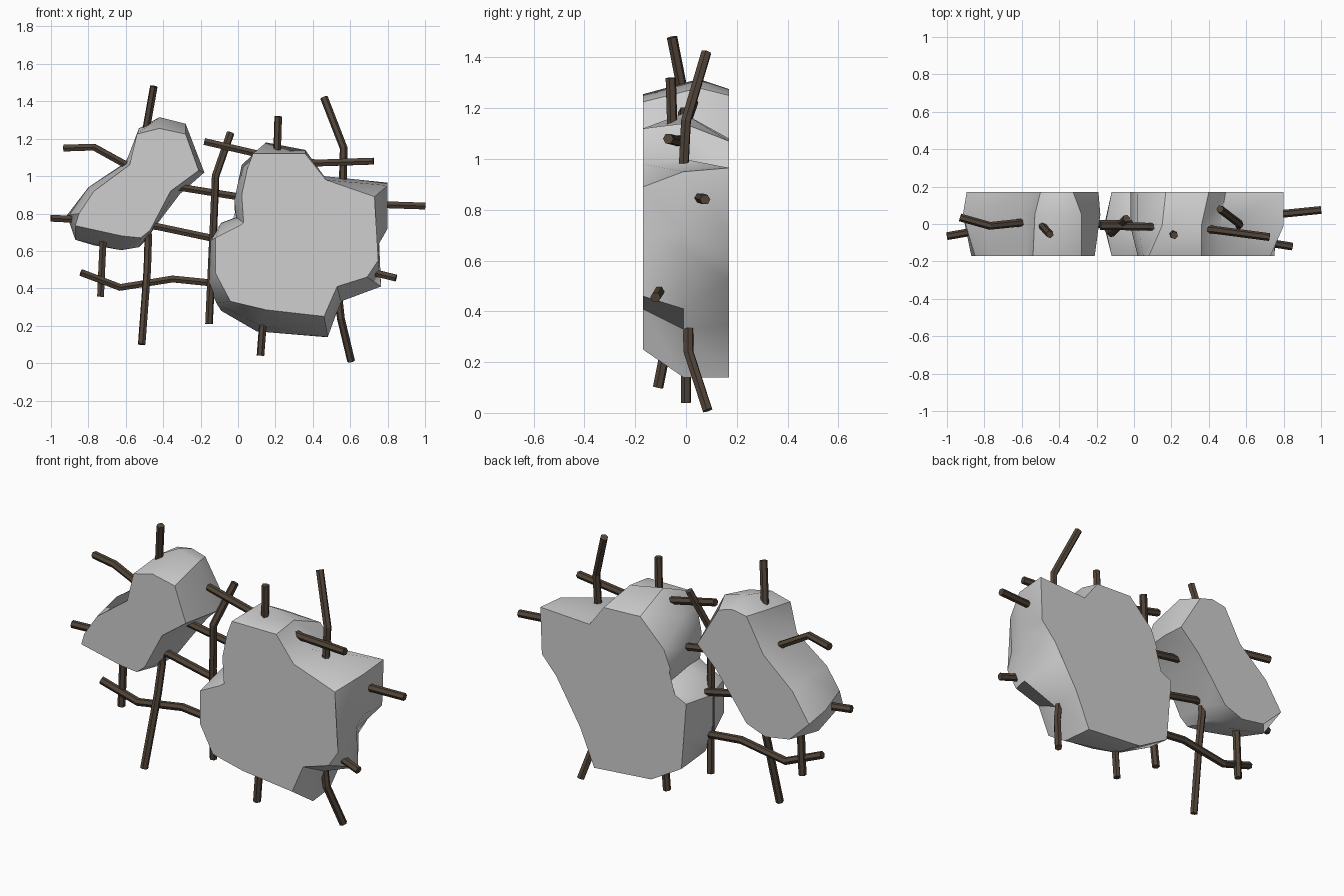
import bpy, bmesh, math

if "Cube" in bpy.data.objects:
    bpy.data.objects.remove(bpy.data.objects["Cube"])


def material(name, rgb):
    m = bpy.data.materials.new(name)
    m.diffuse_color = (*rgb, 1)
    m.use_nodes = True
    m.node_tree.nodes["Principled BSDF"].inputs["Base Color"].default_value = m.diffuse_color
    return m


concrete = material("concrete_grey", (0.62, 0.62, 0.62))
rust = material("rusty_brown", (0.085, 0.06, 0.042))


def chunk(name, rings, depths):
    """Loft matching (x, z) outlines from front to back and cap both ends."""
    bm = bmesh.new()
    loops = [[bm.verts.new((x, y, z)) for x, z in ring]
             for ring, y in zip(rings, depths)]
    n = len(loops[0])
    for a, b in zip(loops, loops[1:]):
        for i in range(n):
            j = (i + 1) % n
            bm.faces.new((a[i], a[j], b[j], b[i]))
    caps = [bm.faces.new(loops[0]), bm.faces.new(loops[-1])]
    bmesh.ops.triangulate(bm, faces=caps)
    bmesh.ops.recalc_face_normals(bm, faces=bm.faces)
    me = bpy.data.meshes.new(name)
    bm.to_mesh(me)
    bm.free()
    me.materials.append(concrete)
    ob = bpy.data.objects.new(name, me)
    bpy.context.collection.objects.link(ob)
    bpy.ops.object.select_all(action='DESELECT')
    ob.select_set(True)
    bpy.context.view_layer.objects.active = ob
    bpy.ops.object.shade_smooth_by_angle(angle=math.radians(42))


def bar(name, pts):
    """Six-sided steel rod along a bent path."""
    cu = bpy.data.curves.new(name, 'CURVE')
    cu.dimensions = '3D'
    cu.bevel_depth = 0.021
    cu.bevel_resolution = 1
    cu.use_fill_caps = True
    sp = cu.splines.new('POLY')
    sp.points.add(len(pts) - 1)
    for p, co in zip(sp.points, pts):
        p.co = (*co, 1)
    sp.use_smooth = False
    cu.materials.append(rust)
    ob = bpy.data.objects.new(name, cu)
    bpy.context.collection.objects.link(ob)
    bpy.ops.object.select_all(action='DESELECT')
    ob.select_set(True)
    bpy.context.view_layer.objects.active = ob
    bpy.ops.object.convert(target='MESH')


# Small concrete chunk: front, middle and back outlines
small_front = [(-.54, 1.225), (-.42, 1.255), (-.28, 1.225), (-.21, 1.03),
               (-.36, .92), (-.47, .71), (-.52, .67), (-.62, .68),
               (-.87, .735), (-.85, .80), (-.77, .92), (-.58, 1.06)]
small_mid = [(-.53, 1.255), (-.42, 1.315), (-.28, 1.28), (-.18, 1.02),
             (-.35, .89), (-.47, .69), (-.53, .62), (-.63, .605),
             (-.87, .66), (-.915, .79), (-.80, .94), (-.60, 1.07)]
small_back = [(-.50, 1.26), (-.41, 1.275), (-.325, 1.25), (-.19, 1.02),
              (-.31, .905), (-.42, .76), (-.50, .65), (-.62, .605),
              (-.77, .63), (-.895, .75), (-.79, .91), (-.606, 1.07)]
chunk("small_concrete_chunk", (small_front, small_mid, small_back),
      (-.17, .05, .17))

# Large concrete chunk
big_front = [(.05, 1.04), (.08, 1.12), (.36, 1.12), (.47, .98), (.73, .89),
             (.72, .68), (.75, .55), (.69, .46), (.53, .41), (.46, .25),
             (.15, .285), (-.04, .33), (-.12, .48), (-.12, .67), (0, .73),
             (.03, .75), (.02, .90)]
big_mid = [(.02, 1.06), (.15, 1.18), (.36, 1.14), (.46, 1.00), (.80, .95),
           (.80, .72), (.755, .64), (.765, .41), (.55, .33), (.48, .14),
           (.12, .20), (-.115, .32), (-.16, .42), (-.155, .65), (-.09, .75),
           (-.01, .78), (-.02, .87)]
big_back = [(.02, .93), (.17, 1.08), (.40, 1.07), (.49, .95), (.80, .965),
            (.79, .70), (.70, .60), (.64, .52), (.55, .35), (.46, .14),
            (.10, .17), (-.09, .28), (-.10, .45), (-.12, .657), (-.05, .69),
            (.03, .71), (-.02, .83)]
chunk("large_concrete_chunk", (big_front, big_mid, big_back), (-.17, -.01, .17))

# Upright reinforcing bars
bar("upright_bar_far_left", [(-.715, 0, .80), (-.735, 0, .355)])
bar("upright_bar_left", [(-.45, -.055, 1.48), (-.50, 0, 1.20), (-.48, 0, .66),
                         (-.485, -.03, .50), (-.515, -.11, .10)])
bar("upright_bar_gap", [(-.04, .03, 1.23), (-.12, -.05, 1.0),
                        (-.13, -.04, .75), (-.155, 0, .21)])
bar("upright_bar_middle", [(.215, -.06, 1.32), (.205, -.05, 1.0),
                           (.14, 0, .30), (.12, 0, .04)])
bar("upright_bar_right", [(.46, .08, 1.42), (.565, 0, 1.15), (.56, -.01, .95),
                          (.54, .01, .33), (.55, .01, .24), (.605, .085, .01)])

# Cross reinforcing bars
bar("cross_bar_top", [(-.18, -.01, 1.185), (.10, -.015, 1.12),
                      (.42, -.03, 1.07), (.725, -.07, 1.08)])
bar("cross_bar_upper", [(-.93, .035, 1.15), (-.77, -.01, 1.155),
                        (-.58, .01, 1.05), (-.31, 0, .94), (0, 0, .89)])
bar("cross_bar_middle", [(-1, -.065, .775), (-.80, -.03, .765),
                         (-.43, 0, .73), (-.10, 0, .66)])
bar("cross_bar_lower", [(-.84, -.03, .485), (-.63, 0, .405), (-.35, 0, .45),
                        (-.15, 0, .43), (0, 0, .41)])
bar("right_stub_upper", [(.70, .045, .85), (1, .075, .84)])
bar("right_stub_lower", [(.62, -.085, .51), (.845, -.12, .455)])
